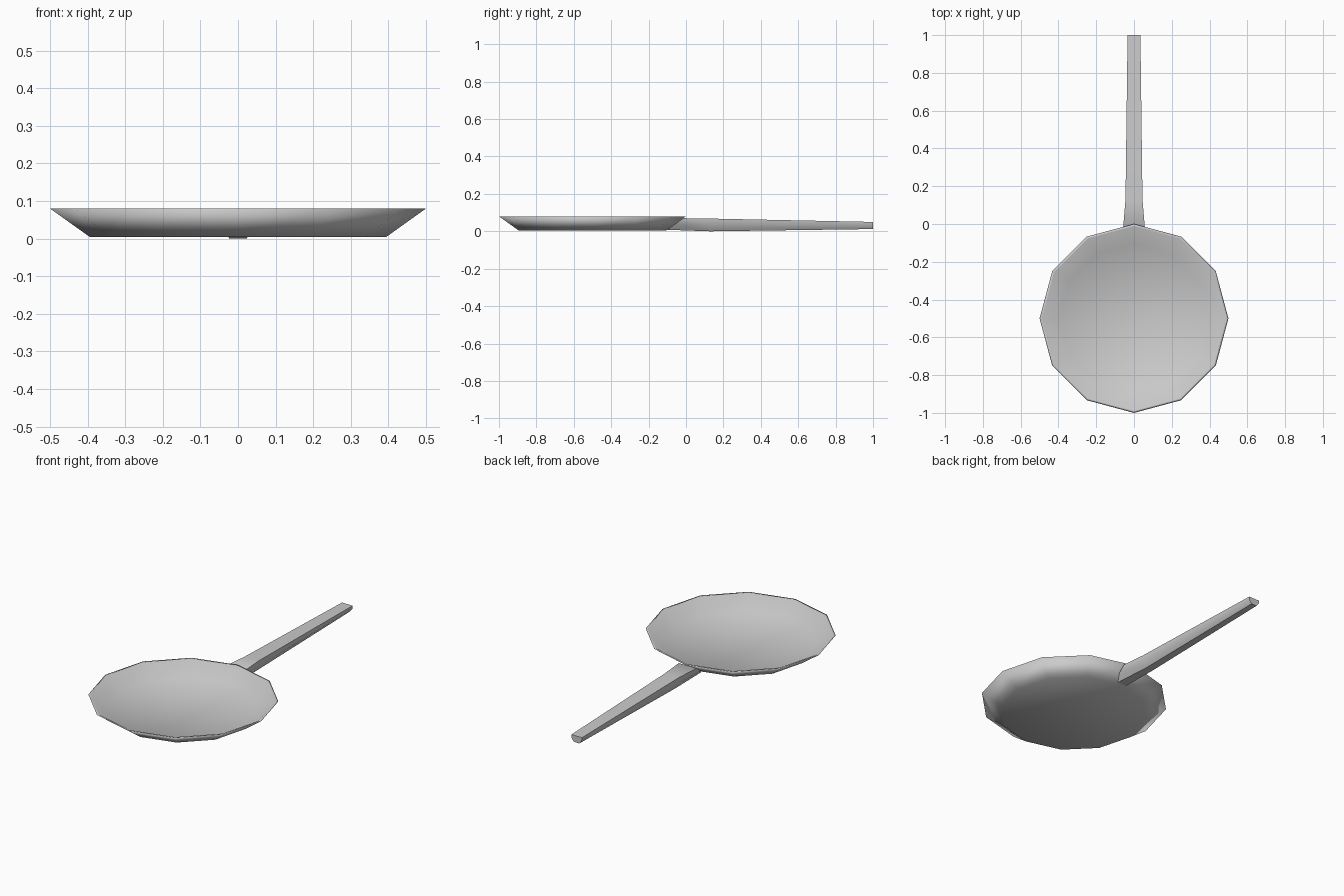
import bpy, bmesh, math

cube = bpy.data.objects.get("Cube")
if cube:
    bpy.data.objects.remove(cube)

metal = bpy.data.materials.new("grey metal")
metal.use_nodes = True
metal.diffuse_color = (0.6, 0.6, 0.6, 1)
metal.node_tree.nodes["Principled BSDF"].inputs["Base Color"].default_value = (0.6, 0.6, 0.6, 1)


def loft(name, rings, sharp_angle):
    """Bridge consecutive closed rings of points and cap both ends."""
    bm = bmesh.new()
    loops = [[bm.verts.new(p) for p in ring] for ring in rings]
    for a, b in zip(loops, loops[1:]):
        for i in range(len(a)):
            j = (i + 1) % len(a)
            bm.faces.new((a[i], a[j], b[j], b[i]))
    bm.faces.new(loops[0])
    bm.faces.new(loops[-1])
    bmesh.ops.recalc_face_normals(bm, faces=bm.faces)
    mesh = bpy.data.meshes.new(name)
    bm.to_mesh(mesh)
    bm.free()
    mesh.materials.append(metal)
    obj = bpy.data.objects.new(name, mesh)
    bpy.context.collection.objects.link(obj)
    bpy.ops.object.select_all(action="DESELECT")
    obj.select_set(True)
    bpy.context.view_layer.objects.active = obj
    bpy.ops.object.shade_smooth_by_angle(angle=math.radians(sharp_angle))
    return obj


# Twelve-sided dish: base, flared wall, thin rim and inner floor
def dish_ring(radius, z, sides=12):
    steps = [2 * math.pi * i / sides for i in range(sides)]
    return [(radius * math.cos(a), radius * math.sin(a) - 0.5, z) for a in steps]


profile = [(0.395, 0.005), (0.5, 0.08), (0.488, 0.08), (0.395, 0.018)]
loft("pan_dish", [dish_ring(r, z) for r, z in profile], 180)


# Tapering handle: flat top and rounded underside
def handle_ring(y_top, y_bottom, width, top, bottom):
    section = [(1, 1), (0.95, 0.5), (0.5, 0), (-0.5, 0), (-0.95, 0.5), (-1, 1)]
    return [(width * u, y_bottom + (y_top - y_bottom) * v,
             bottom + (top - bottom) * v) for u, v in section]


loft("pan_handle", [
    handle_ring(-0.015, -0.1, 0.057, 0.07, 0.008),
    handle_ring(0.13, 0.13, 0.045, 0.068, 0.0),
    handle_ring(1.0, 1.0, 0.034, 0.05, 0.012),
], 50)
